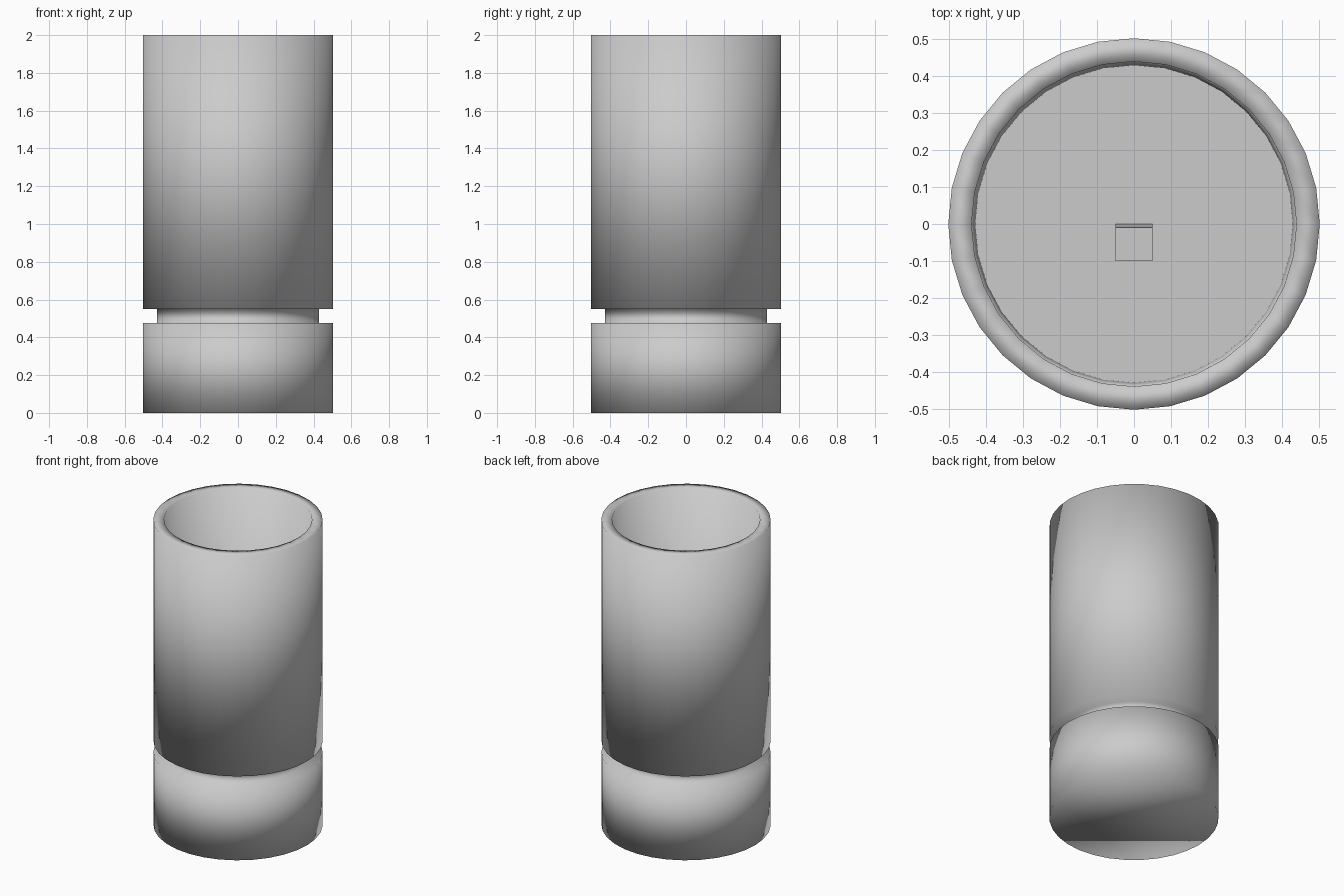
import bpy, bmesh, math

if "Cube" in bpy.data.objects:
    bpy.data.objects.remove(bpy.data.objects["Cube"])

SIDES = 32


def new_object(name, bm):
    mesh = bpy.data.meshes.new(name)
    bmesh.ops.recalc_face_normals(bm, faces=bm.faces)
    bm.to_mesh(mesh)
    bm.free()
    obj = bpy.data.objects.new(name, mesh)
    bpy.context.collection.objects.link(obj)
    return obj


def lathe(name, profile):
    """Closed turned solid: rings joined in order, capped at both ends."""
    bm = bmesh.new()
    rings = []
    for r, z in profile:
        rings.append([bm.verts.new((r * math.cos(2 * math.pi * i / SIDES),
                                    r * math.sin(2 * math.pi * i / SIDES), z))
                      for i in range(SIDES)])
    for a, b in zip(rings, rings[1:]):
        for i in range(SIDES):
            j = (i + 1) % SIDES
            bm.faces.new((a[i], a[j], b[j], b[i])).smooth = True
    bm.faces.new(rings[0][::-1]).smooth = True
    floor = bm.faces.new(rings[-1])
    floor.smooth = False
    for e in floor.edges:
        e.smooth = False
    return new_object(name, bm)


# Canister: base, recessed neck, tall hollow cup with slightly tapered inside
lathe("canister_body", [
    (0.503, 0.0), (0.503, 0.475),
    (0.43, 0.475), (0.43, 0.55),
    (0.503, 0.55), (0.503, 2.0),
    (0.44, 2.0), (0.43, 0.6)])

# Small block on the inner floor, with a slightly sloped back
bm = bmesh.new()
bmesh.ops.create_cube(bm, size=0.1)
for v in bm.verts:
    top = v.co.z > 0
    v.co.y -= 0.05
    v.co.z += 0.65
    if top and v.co.y > -0.05:
        v.co.y -= 0.01
new_object("inner_block", bm)
